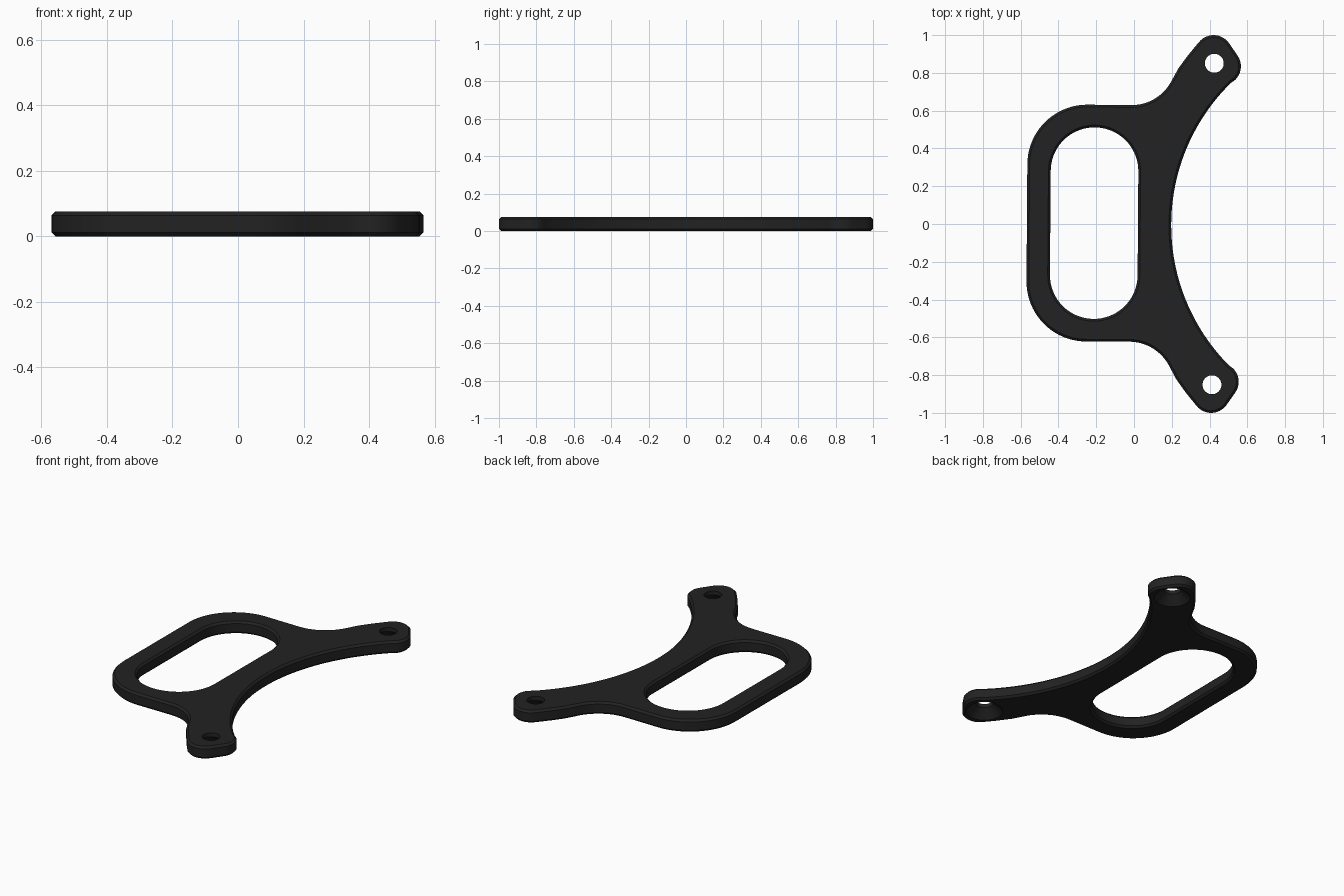
import bpy, bmesh
from math import sin, cos, radians
from mathutils import Vector, Matrix

if "Cube" in bpy.data.objects:
    bpy.data.objects.remove(bpy.data.objects["Cube"])

T, C = 0.076, 0.012      # plate thickness, edge chamfer


def arc(cx, cy, r, a0, a1, n):
    return [Vector((cx + r * cos(radians(a0 + (a1 - a0) * i / n)),
                    cy + r * sin(radians(a0 + (a1 - a0) * i / n)))) for i in range(n + 1)]


def offset(pts, d):
    """Move a counter-clockwise loop outward by d."""
    out = []
    for i, p in enumerate(pts):
        a = (p - pts[i - 1]).normalized()
        b = (pts[(i + 1) % len(pts)] - p).normalized()
        t = (a + b).normalized()
        out.append(p + Vector((t.y, -t.x)) * d / max(t.dot(a), 0.5))
    return out


def wall(bm, pts, profile):
    """Loft a loop through (offset, z) steps; return bottom and top edges."""
    rings = [[bm.verts.new((p.x, p.y, z)) for p in offset(pts, d)] for d, z in profile]
    n = len(pts)
    for lo, hi in zip(rings, rings[1:]):
        for i in range(n):
            j = (i + 1) % n
            bm.faces.new((lo[i], lo[j], hi[j], hi[i]))
    return [[bm.edges.get((r[i], r[(i + 1) % n])) for i in range(n)]
            for r in (rings[0], rings[-1])]


# Upper half of the outline: concave inner edge, blunt arm tip, fillet, body corner
half = arc(1.252, 0, 1.055, 180, 135, 24)
half += arc(0.460, 0.835, 0.10, -45, 34, 10)
half += arc(0.415, 0.900, 0.10, 34, 142, 12)
half += [Vector((0.28, 0.893)), Vector((0.23, 0.824))]
half += arc(-0.02, 0.866, 0.24, -30, -90, 12)
half += arc(-0.25, 0.31, 0.317, 90, 180, 20)
outline = half + [Vector((p.x, -p.y)) for p in reversed(half[1:])]

# Grip slot
slot = arc(-0.211, 0.275, 0.232, 0, 180, 36) + arc(-0.211, -0.275, 0.232, 180, 360, 36)

bm = bmesh.new()
loops = [wall(bm, outline, [(-C, 0), (0, C), (0, T - C), (-C, T)]),
         wall(bm, slot, [(C, 0), (0, C), (0, T - C), (C, T)])]
# Screw holes, countersunk from below
for s in (1, -1):
    loops.append(wall(bm, arc(0.419, s * 0.851, 0.05, 0, 360, 40)[:-1],
                      [(0.055, 0), (0, 0.052), (0, T)]))
# Flat bottom and top
for k in (0, 1):
    bmesh.ops.triangle_fill(bm, use_beauty=True, use_dissolve=False,
                            edges=[e for l in loops for e in l[k]])
bmesh.ops.recalc_face_normals(bm, faces=bm.faces)
# The part sits very slightly turned
bm.transform(Matrix.Translation((0, 0.003, 0)) @ Matrix.Rotation(-0.0072, 4, 'Z'))

mesh = bpy.data.meshes.new("bracket_plate")
bm.to_mesh(mesh)
bm.free()
plate = bpy.data.objects.new("bracket_plate", mesh)
bpy.context.collection.objects.link(plate)

mat = bpy.data.materials.new("black_plastic")
mat.diffuse_color = (0.016, 0.016, 0.016, 1)
mat.use_nodes = True
mat.node_tree.nodes["Principled BSDF"].inputs["Base Color"].default_value = mat.diffuse_color
mesh.materials.append(mat)

bpy.context.view_layer.objects.active = plate
plate.select_set(True)
bpy.ops.object.shade_smooth_by_angle(angle=radians(30))
